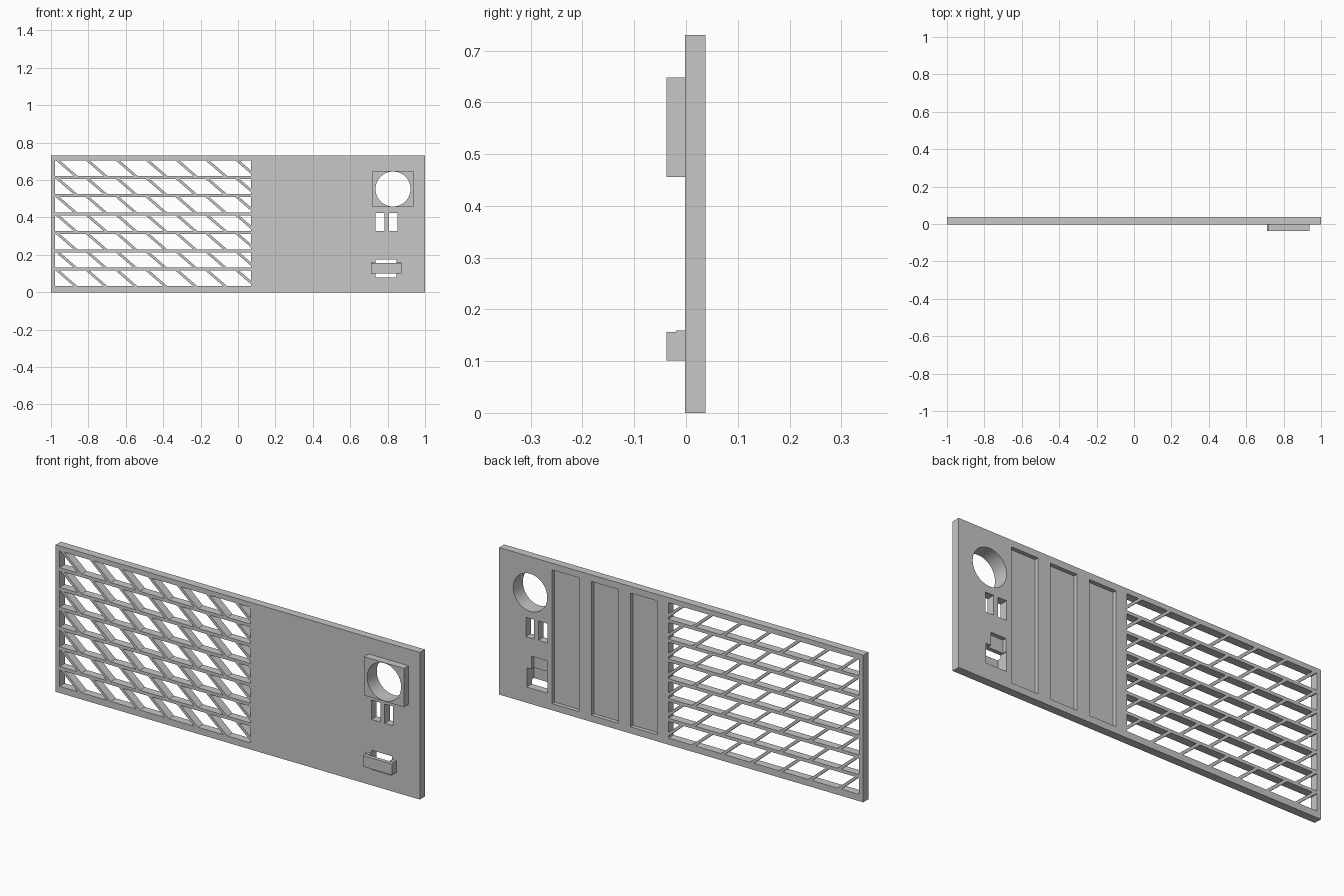
import bpy, bmesh
from mathutils import Vector

cube = bpy.data.objects.get("Cube")
if cube:
    bpy.data.objects.remove(cube, do_unlink=True)

grey = bpy.data.materials.new("panel grey")
grey.use_nodes = True
grey.diffuse_color = (0.57, 0.57, 0.57, 1)
grey.node_tree.nodes["Principled BSDF"].inputs["Base Color"].default_value = grey.diffuse_color

FRONT, BACK = -0.002, 0.038    # plate faces
COLLAR_FRONT = -0.038
H = 0.73                       # panel height
GX0, GX1 = -0.978, 0.07        # grille opening
GZ0, GZ1 = 0.033, 0.705


def finish(bm, name):
    bmesh.ops.recalc_face_normals(bm, faces=bm.faces)
    mesh = bpy.data.meshes.new(name)
    bm.to_mesh(mesh)
    bm.free()
    mesh.materials.append(grey)
    obj = bpy.data.objects.new(name, mesh)
    bpy.context.collection.objects.link(obj)
    return obj


def add_prism(bm, outline, y0, y1):
    """Extrude an outline of (x, z) points from y0 to y1."""
    face = bm.faces.new([bm.verts.new((x, y0, z)) for x, z in outline])
    ext = bmesh.ops.extrude_face_region(bm, geom=[face])
    verts = [v for v in ext["geom"] if isinstance(v, bmesh.types.BMVert)]
    bmesh.ops.translate(bm, verts=verts, vec=(0, y1 - y0, 0))


def add_box(bm, x0, x1, z0, z1, y0=FRONT, y1=BACK):
    add_prism(bm, [(x0, z0), (x1, z0), (x1, z1), (x0, z1)], y0, y1)


def box(name, *dims):
    bm = bmesh.new()
    add_box(bm, *dims)
    return finish(bm, name)


def cut(obj, cutter):
    mod = obj.modifiers.new("cut", "BOOLEAN")
    mod.operation = "DIFFERENCE"
    mod.solver = "EXACT"
    mod.object = cutter
    bpy.context.view_layer.objects.active = obj
    bpy.ops.object.modifier_apply(modifier=mod.name)
    bpy.data.objects.remove(cutter, do_unlink=True)


def round_cutter():
    bpy.ops.mesh.primitive_cylinder_add(vertices=64, radius=0.0935, depth=0.3,
                                        location=(0.829, 0, 0.552), rotation=(1.570796, 0, 0))
    return bpy.context.object


# Main plate with a grille opening, back recesses and port holes
plate = box("main_plate", -1, 1, 0, H)
openings = bmesh.new()
add_box(openings, GX0, GX1, GZ0, GZ1, -0.1, 0.1)
for x0, x1, z0, z1 in [(0.735, 0.784, 0.327, 0.423), (0.807, 0.853, 0.327, 0.423),
                       (0.735, 0.848, 0.078, 0.174)]:
    add_box(openings, x0, x1, z0, z1, -0.1, 0.1)
for i in range(3):
    x = 0.13 + i * 0.2155
    add_box(openings, x, x + 0.148, 0.033, 0.697, 0.018, 0.1)
cut(plate, finish(openings, "openings"))
cut(plate, round_cutter())
# Shallow pocket above the lower port, on the back
cut(plate, box("pocket", 0.738, 0.822, 0.16, 0.238, 0.018, 0.1))

# Raised square collar around the round port
collar = box("port_collar", 0.718, 0.938, 0.456, 0.648, COLLAR_FRONT, FRONT)
cut(collar, round_cutter())
for obj in (plate, collar):
    bpy.ops.object.select_all(action="DESELECT")
    obj.select_set(True)
    bpy.context.view_layer.objects.active = obj
    bpy.ops.object.shade_smooth_by_angle()

# Bridge over the lower port, with a post at each end
bm = bmesh.new()
add_box(bm, 0.712, 0.873, 0.101, 0.156, COLLAR_FRONT, -0.019)
add_box(bm, 0.712, 0.735, 0.101, 0.159, -0.019, FRONT)
add_box(bm, 0.848, 0.873, 0.101, 0.159, -0.019, FRONT)
finish(bm, "port_bridge")

# Horizontal grille bars
ROWS, BAR = 7, 0.016
pitch = (GZ1 - GZ0 + BAR) / ROWS
bars = bmesh.new()
for r in range(1, ROWS):
    z = GZ0 + r * pitch
    add_box(bars, GX0, GX1, z - BAR, z)
finish(bars, "grille_bars")

# Slanted slats in each row, trimmed at the opening's edge
slats = bmesh.new()
for r in range(ROWS):
    z0 = GZ0 + r * pitch
    z1 = z0 + pitch - BAR
    for k in range(7):
        x = -0.974 + k * 0.16
        add_prism(slats, [(x, z1), (x + 0.021, z1), (x + 0.116, z0), (x + 0.095, z0)], FRONT, BACK)
geom = slats.verts[:] + slats.edges[:] + slats.faces[:]
bmesh.ops.bisect_plane(slats, geom=geom, plane_co=Vector((GX1, 0, 0)),
                       plane_no=Vector((1, 0, 0)), clear_outer=True)
bmesh.ops.holes_fill(slats, edges=slats.edges, sides=4)
finish(slats, "grille_slats")
